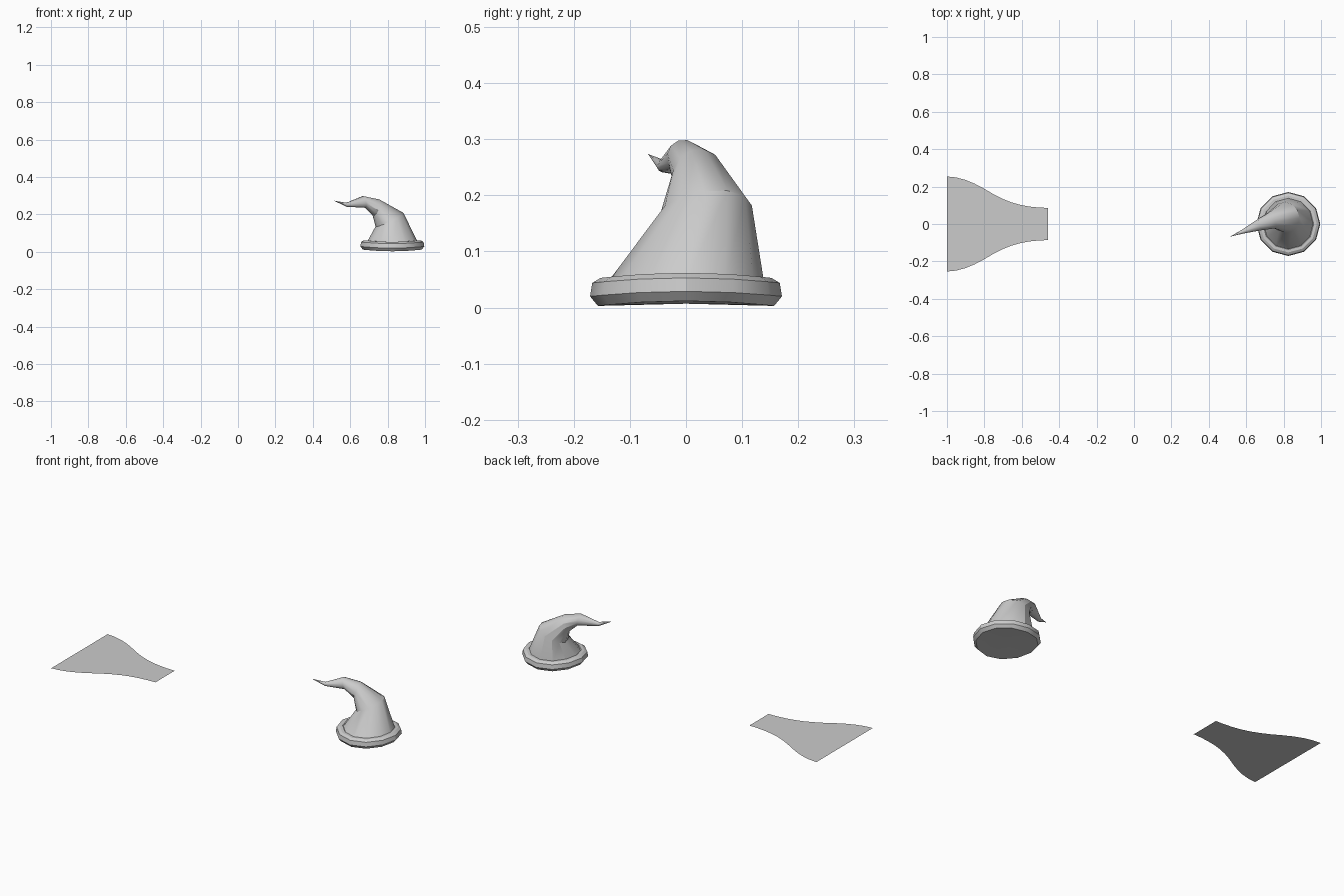
import bpy, bmesh, math
from mathutils import Vector

if "Cube" in bpy.data.objects:
    bpy.data.objects.remove(bpy.data.objects["Cube"])

SIDES = 12
Z = Vector((0, 0, 1))


def finish(name, bm, smooth=True):
    bmesh.ops.recalc_face_normals(bm, faces=bm.faces)
    me = bpy.data.meshes.new(name)
    bm.to_mesh(me)
    bm.free()
    ob = bpy.data.objects.new(name, me)
    bpy.context.collection.objects.link(ob)
    if smooth:
        bpy.ops.object.select_all(action='DESELECT')
        ob.select_set(True)
        bpy.context.view_layer.objects.active = ob
        bpy.ops.object.shade_smooth_by_angle(angle=math.radians(30))
    return ob


def ring(bm, centre, radius, normal=(0, 0, 1), bend=0.0):
    # circle of vertices tilted so its axis follows the given direction
    rot = Z.rotation_difference(Vector(normal).normalized())
    out = []
    for i in range(SIDES):
        a = math.tau * i / SIDES
        p = rot @ Vector((math.cos(a) * radius, math.sin(a) * radius, 0))
        p.z += bend * math.cos(a) ** 2
        out.append(bm.verts.new(Vector(centre) + p))
    return out


def bridge(bm, a, b):
    for i in range(SIDES):
        j = (i + 1) % SIDES
        bm.faces.new((a[i], a[j], b[j], b[i]))


# rolled brim, slightly lifted at the two x ends, closed underneath
bm = bmesh.new()
profile = [(0.157, 0.003), (0.171, 0.02), (0.167, 0.044), (0.152, 0.053), (0.136, 0.053), (0.125, 0.044)]
rings = [ring(bm, (0.825, 0, z), r, bend=0.009) for r, z in profile]
for a, b in zip(rings, rings[1:]):
    bridge(bm, a, b)
hub = bm.verts.new((0.825, 0, 0.007))
for i in range(SIDES):
    bm.faces.new((rings[0][(i + 1) % SIDES], rings[0][i], hub))
finish("hat_brim", bm)

# crooked cone: centre, radius, axis direction of each loop
loops = [
    ((0.825, 0, 0.046), 0.139, (0, 0, 1)),
    ((0.81, 0.035, 0.172), 0.083, (-0.44, -0.12, 0.9)),
    ((0.738, 0.020, 0.238), 0.047, (-0.94, -0.35, 0.33)),
    ((0.675, -0.002, 0.267), 0.033, (-0.95, -0.3, -0.22)),
    ((0.580, -0.041, 0.252), 0.011, (-0.95, -0.35, 0.05)),
]
bm = bmesh.new()
rings = [ring(bm, *l) for l in loops]
for a, b in zip(rings, rings[1:]):
    bridge(bm, a, b)
tip = bm.verts.new((0.513, -0.068, 0.274))
for i in range(SIDES):
    bm.faces.new((rings[-1][i], rings[-1][(i + 1) % SIDES], tip))
finish("hat_cone", bm)

# flat cape lying on the ground, flaring towards -x
half_widths = [0.254, 0.249, 0.236, 0.216, 0.19, 0.161, 0.136, 0.116, 0.102, 0.093, 0.088, 0.086]
bm = bmesh.new()
prev = None
for i, w in enumerate(half_widths):
    x = -1 + 0.54 * i / (len(half_widths) - 1)
    pair = (bm.verts.new((x, -w, 0)), bm.verts.new((x, w, 0)))
    if prev:
        bm.faces.new((prev[0], pair[0], pair[1], prev[1]))
    prev = pair
cape = finish("cape", bm, smooth=False)
if cape.data.polygons[0].normal.z < 0:
    cape.data.flip_normals()
